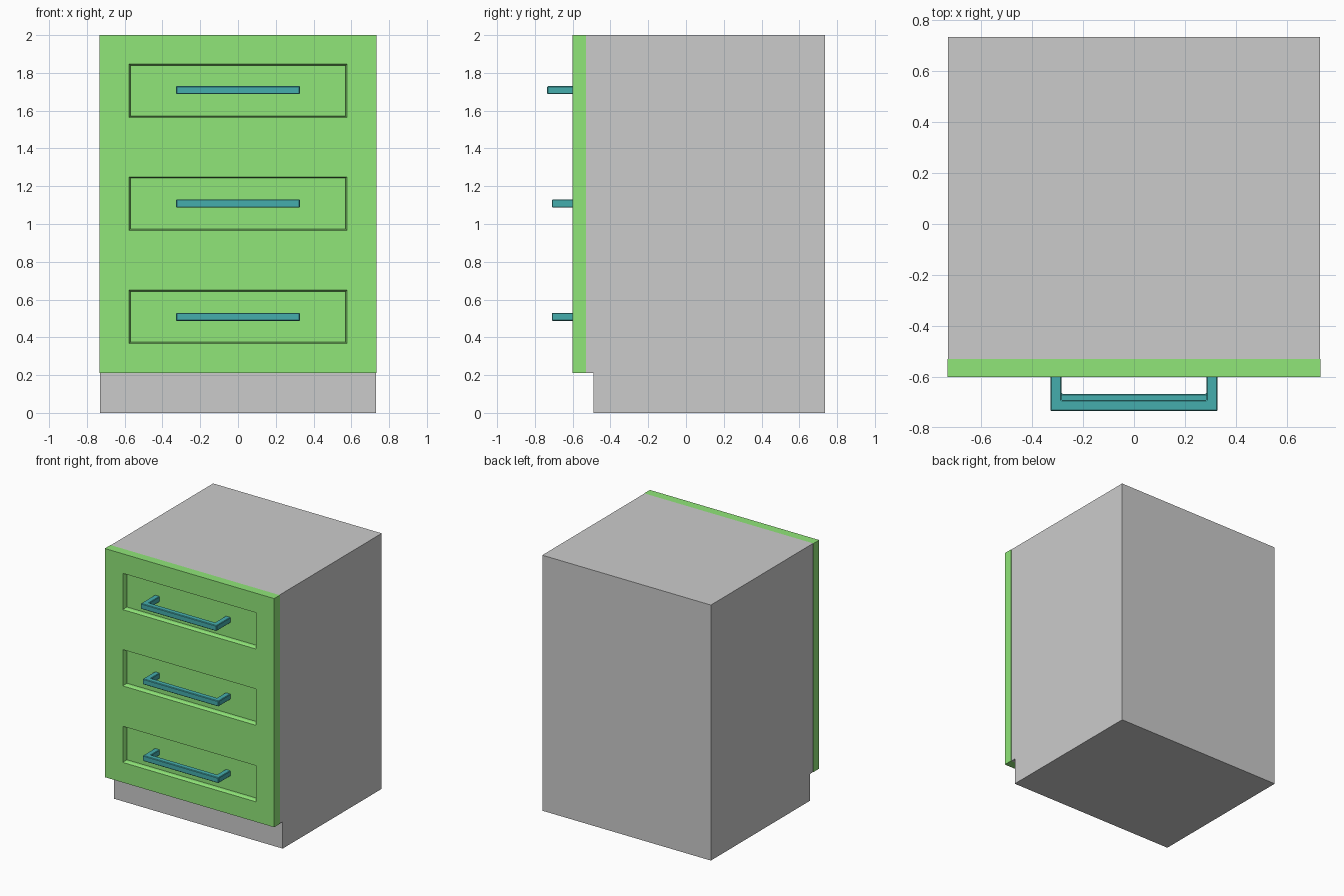
import bpy, bmesh

if "Cube" in bpy.data.objects:
    bpy.data.objects.remove(bpy.data.objects["Cube"])


def material(name, rgb):
    m = bpy.data.materials.new(name)
    m.diffuse_color = (*rgb, 1)
    m.use_nodes = True
    m.node_tree.nodes["Principled BSDF"].inputs["Base Color"].default_value = m.diffuse_color
    return m


green = material("green_paint", (0.28, 0.79, 0.19))
teal = material("teal_metal", (0.06, 0.42, 0.42))


def finish(name, bm, mat=None):
    bmesh.ops.recalc_face_normals(bm, faces=bm.faces)
    mesh = bpy.data.meshes.new(name)
    bm.to_mesh(mesh)
    bm.free()
    ob = bpy.data.objects.new(name, mesh)
    bpy.context.collection.objects.link(ob)
    if mat:
        mesh.materials.append(mat)
    return ob


def prism(name, points, offset, mat=None):
    """Extrude a closed flat outline along the offset vector."""
    bm = bmesh.new()
    face = bm.faces.new([bm.verts.new(p) for p in points])
    ext = bmesh.ops.extrude_face_region(bm, geom=[face], use_keep_orig=True)
    moved = [g for g in ext["geom"] if isinstance(g, bmesh.types.BMVert)]
    bmesh.ops.translate(bm, verts=moved, vec=offset)
    return finish(name, bm, mat)


# Cabinet body with toe kick
side = [(-0.49, 0), (0.735, 0), (0.735, 2), (-0.53, 2), (-0.53, 0.21), (-0.49, 0.21)]
prism("cabinet_body", [(-0.73, y, z) for y, z in side], (1.46, 0, 0))

# Front slab: grid of faces whose centre column alternates rail and panel
xs = [-0.733, -0.577, 0.577, 0.733]
zs = [0.21, 0.367, 0.65, 0.966, 1.25, 1.563, 1.847, 2.0]
bm = bmesh.new()
grid = [[bm.verts.new((x, -0.60, z)) for x in xs] for z in zs]
panels = []
for r in range(len(zs) - 1):
    for c in range(len(xs) - 1):
        f = bm.faces.new((grid[r][c], grid[r][c + 1], grid[r + 1][c + 1], grid[r + 1][c]))
        if c == 1 and r % 2 == 1:
            panels.append(f)
rim = [e for e in bm.edges if e.is_boundary]
ext = bmesh.ops.extrude_edge_only(bm, edges=rim)["geom"]
bmesh.ops.translate(bm, verts=[g for g in ext if isinstance(g, bmesh.types.BMVert)], vec=(0, 0.07, 0))
bmesh.ops.holes_fill(bm, edges=[e for e in bm.edges if e.is_boundary], sides=0)
# Recessed panels: chamfered lip, then straight wall
bm.normal_update()
bmesh.ops.inset_individual(bm, faces=panels, thickness=0.01, depth=-0.02)
bmesh.ops.inset_individual(bm, faces=panels, thickness=0.001, depth=-0.02)
finish("drawer_front", bm, green)

# Bar handles; the top one stands slightly further out
for label, z, y in (("bottom", 0.487, -0.71), ("middle", 1.087, -0.71), ("top", 1.687, -0.735)):
    half, t, back = 0.328, 0.043, -0.558
    outline = [(-half, back), (-half, y), (half, y), (half, back),
               (half - t, back), (half - t, y + t), (-half + t, y + t), (-half + t, back)]
    ob = prism(label + "_handle", [(px, py, z) for px, py in outline], (0, 0, t), teal)
    bev = ob.modifiers.new("edge_bevel", "BEVEL")
    bev.width = 0.004
    bev.segments = 1
